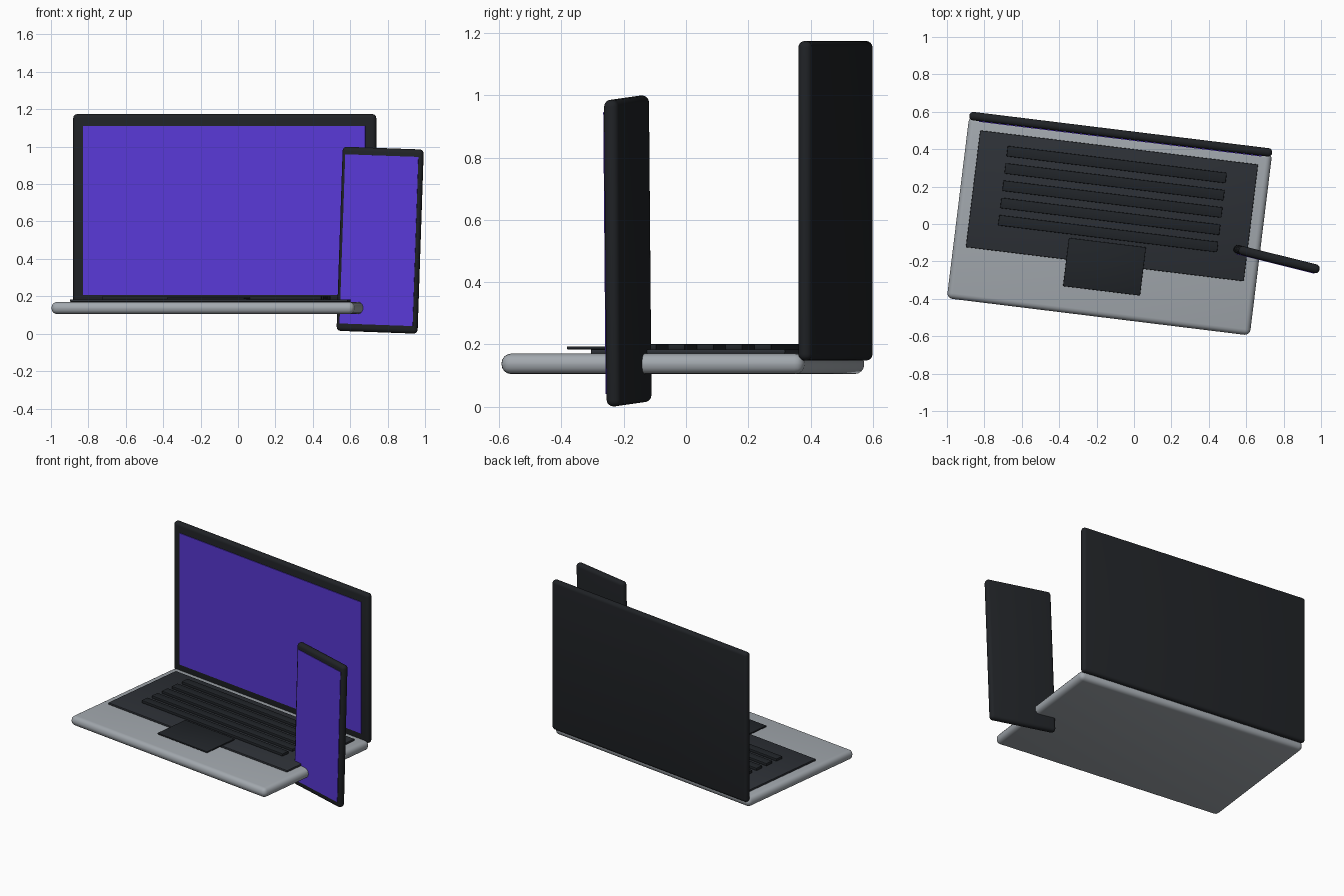
import bpy, bmesh
from math import radians
from mathutils import Matrix, Vector

if "Cube" in bpy.data.objects:
    bpy.data.objects.remove(bpy.data.objects["Cube"])


def material(name, rgb):
    m = bpy.data.materials.new(name)
    m.diffuse_color = (*rgb, 1)
    m.use_nodes = True
    m.node_tree.nodes["Principled BSDF"].inputs["Base Color"].default_value = m.diffuse_color
    return m


silver = material("silver", (0.36, 0.39, 0.42))
black = material("black_shell", (0.014, 0.016, 0.019))
deck = material("deck_grey", (0.026, 0.030, 0.037))
key_black = material("key_black", (0.015, 0.018, 0.022))
violet = material("violet_display", (0.10, 0.04, 0.67))


def box(name, frame, centre, size, mat, bevel=0.0, segments=4):
    """Box with optional rounded edges, placed in a local frame."""
    bm = bmesh.new()
    bmesh.ops.create_cube(bm, size=1)
    bmesh.ops.scale(bm, vec=Vector(size), verts=bm.verts)
    if bevel:
        bmesh.ops.bevel(bm, geom=bm.edges[:], offset=bevel, segments=segments,
                        profile=0.5, affect='EDGES', clamp_overlap=True)
    me = bpy.data.meshes.new(name)
    bm.to_mesh(me)
    bm.free()
    ob = bpy.data.objects.new(name, me)
    bpy.context.collection.objects.link(ob)
    ob.matrix_world = frame @ Matrix.Translation(centre)
    me.materials.append(mat)
    if bevel:
        bpy.ops.object.select_all(action='DESELECT')
        ob.select_set(True)
        bpy.context.view_layer.objects.active = ob
        bpy.ops.object.shade_smooth_by_angle(angle=radians(35))
    return ob


# Laptop, turned slightly on the table
laptop = Matrix.Translation((-0.131, -0.01, 0)) @ Matrix.Rotation(radians(-7), 4, 'Z')
box("laptop_base", laptop, (0, 0, 0.1375), (1.632, 0.98, 0.065), silver, 0.03)
box("keyboard_deck", laptop, (0, 0.108, 0.177), (1.497, 0.629, 0.014), deck, 0.004, 2)
for i in range(5):
    box(f"key_row_{i + 1}", laptop, (-0.002, 0.33 - 0.093 * i, 0.192),
        (1.18, 0.056, 0.019), key_black, 0.004, 2)
box("trackpad", laptop, (0, -0.22, 0.189), (0.415, 0.26, 0.01), key_black, 0.003, 2)

# Upright lid with display
box("laptop_lid", laptop, (0, 0.4935, 0.661), (1.632, 0.045, 1.026), black, 0.021)
box("laptop_display", laptop, (0, 0.471, 0.659), (1.52, 0.008, 0.902), violet)

# Phone, turned and tipped a little
phone = (Matrix.Translation((0.76, -0.187, 0.5))
         @ Matrix.Rotation(radians(-14), 4, 'Z')
         @ Matrix.Rotation(radians(2), 4, 'Y'))
box("phone_body", phone, (0, 0, 0), (0.445, 0.048, 0.985), black, 0.022)
box("phone_display", phone, (0, -0.0235, 0), (0.403, 0.007, 0.905), violet)
